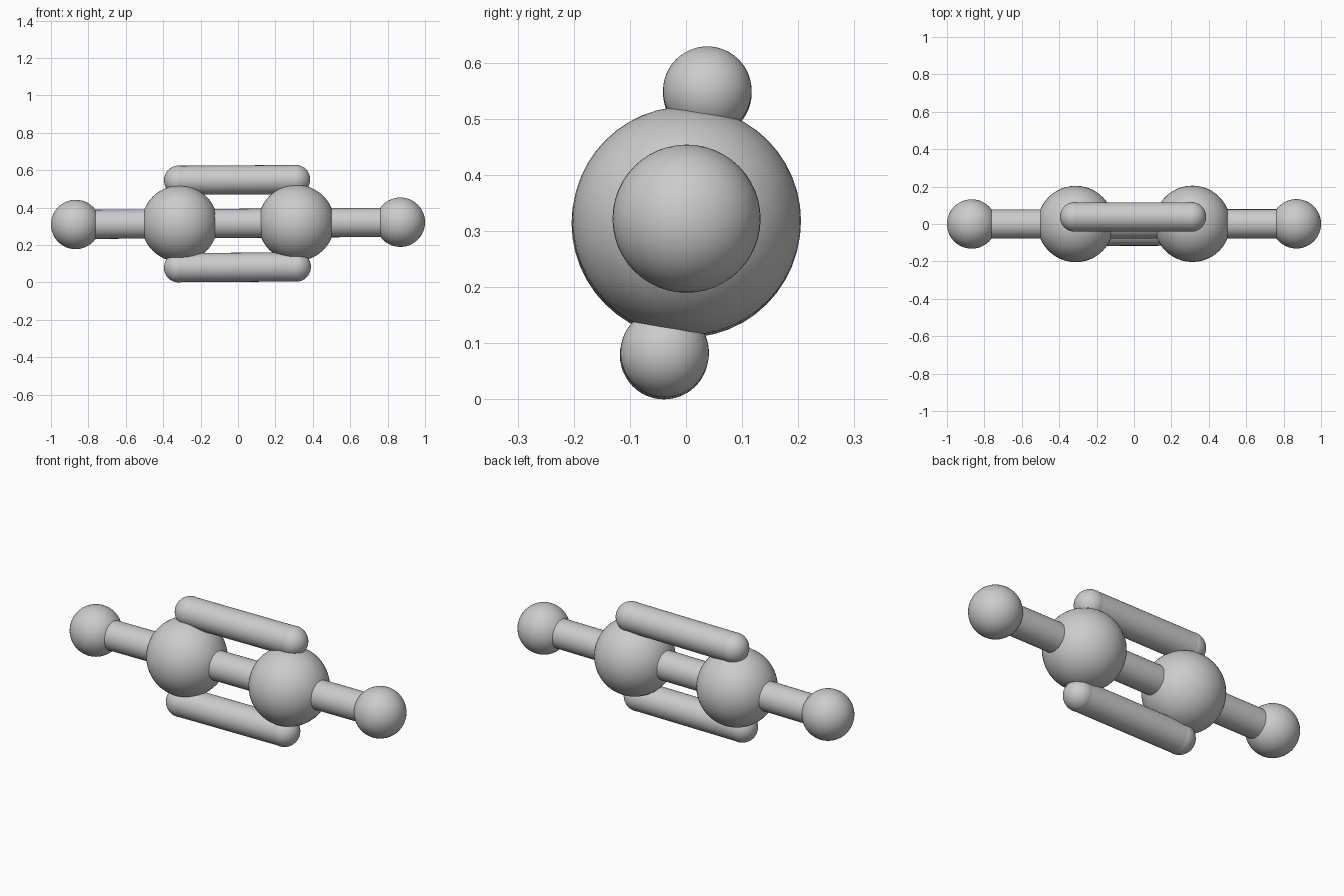
import bpy
from mathutils import Vector

if "Cube" in bpy.data.objects:
    bpy.data.objects.remove(bpy.data.objects["Cube"])


def smooth(obj, name):
    obj.name = name
    bpy.ops.object.shade_smooth_by_angle()


def ball(name, centre, radius):
    bpy.ops.mesh.primitive_uv_sphere_add(segments=48, ring_count=24, radius=radius, location=centre)
    smooth(bpy.context.object, name)


def rod(name, a, b, radius=0.078):
    a, b = Vector(a), Vector(b)
    d = b - a
    bpy.ops.mesh.primitive_cylinder_add(vertices=32, radius=radius, depth=d.length,
                                        location=(a + b) / 2,
                                        rotation=d.to_track_quat('Z', 'Y').to_euler())
    smooth(bpy.context.object, name)


def split_rod(name, a, b):
    # each bond is made of two halves meeting in the middle
    m = (Vector(a) + Vector(b)) / 2
    rod(name + "_left", a, m)
    rod(name + "_right", m, b)


# Atoms along the slightly tilted axis
small_l, small_r = (-0.868, 0, 0.310), (0.868, 0.001, 0.322)
big_l, big_r = (-0.312, 0, 0.314), (0.312, 0.001, 0.318)
ball("small_atom_left", small_l, 0.132)
ball("small_atom_right", small_r, 0.132)
ball("large_atom_left", big_l, 0.204)
ball("large_atom_right", big_r, 0.204)

# Bonds along the axis
split_rod("outer_bond_left", small_l, big_l)
split_rod("centre_bond", big_l, big_r)
split_rod("outer_bond_right", big_r, small_r)

# Upper and lower parallel bonds with rounded ends
for name, a, b in (("upper_bond", (-0.317, 0.038, 0.546), (0.307, 0.038, 0.550)),
                   ("lower_bond", (-0.317, -0.039, 0.079), (0.311, -0.038, 0.083))):
    split_rod(name, a, b)
    ball(name + "_cap_left", a, 0.079)
    ball(name + "_cap_right", b, 0.079)
